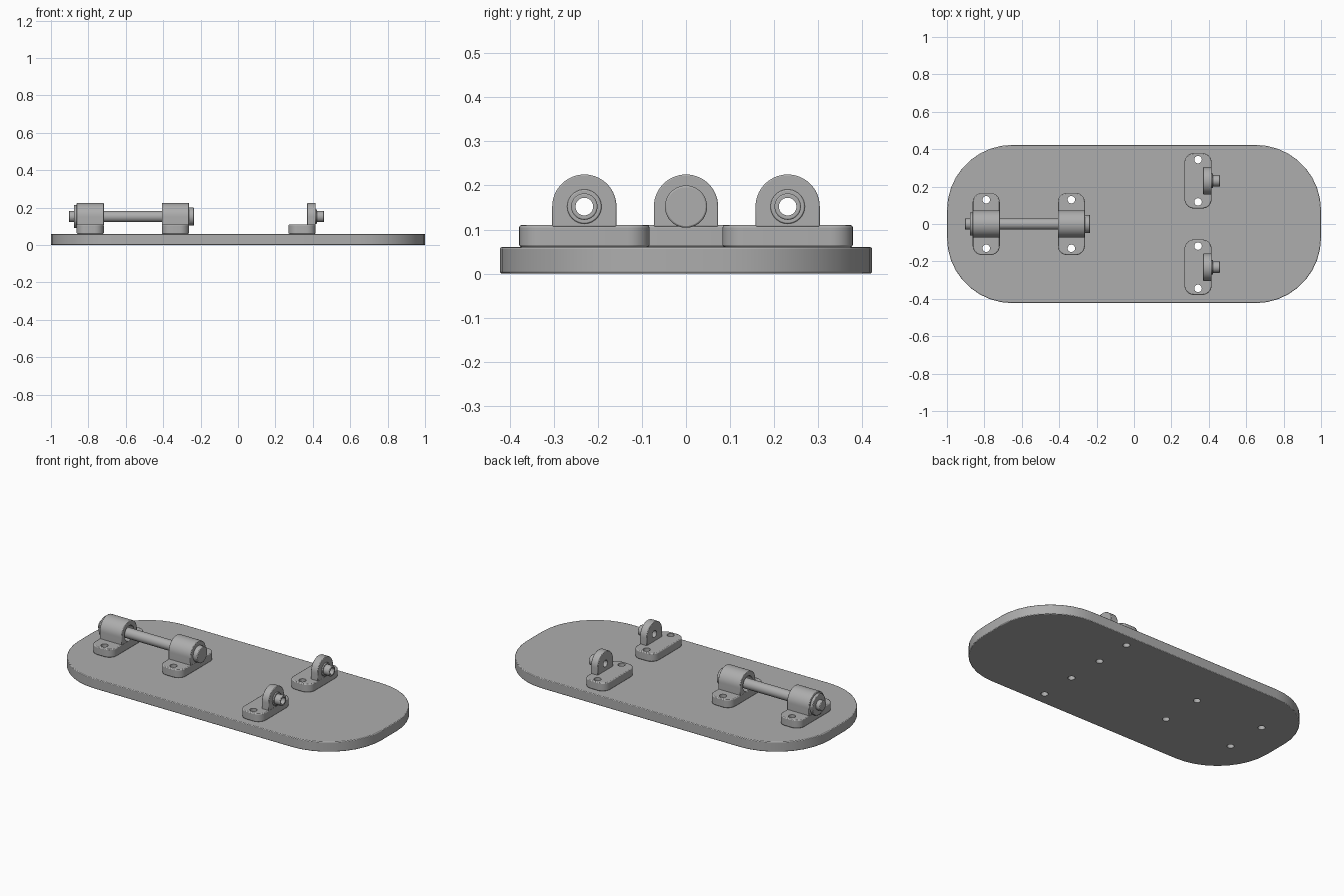
import bpy, bmesh
from math import sin, cos, pi, radians
from mathutils import Matrix

cube = bpy.data.objects.get("Cube")
if cube:
    bpy.data.objects.remove(cube)

GREY = bpy.data.materials.new("plain grey")
GREY.use_nodes = True
SHADE = (0.42, 0.42, 0.42, 1)
GREY.diffuse_color = SHADE
GREY.node_tree.nodes["Principled BSDF"].inputs["Base Color"].default_value = SHADE

PLATE_TOP, FOOT_TOP, AXIS_Z = 0.06, 0.11, 0.152
X_AXIS = Matrix.Rotation(pi / 2, 4, 'Y')


def arc(cx, cy, r, start, end, steps):
    return [(cx + r * cos(start + (end - start) * i / steps),
             cy + r * sin(start + (end - start) * i / steps)) for i in range(steps + 1)]


def rounded_rect(hx, hy, r, steps):
    pts = []
    for k, (sx, sy) in enumerate([(1, 1), (-1, 1), (-1, -1), (1, -1)]):
        pts += arc(sx * (hx - r), sy * (hy - r), r, k * pi / 2, (k + 1) * pi / 2, steps)
    return pts


def new_object(name, bm):
    bmesh.ops.recalc_face_normals(bm, faces=bm.faces)
    mesh = bpy.data.meshes.new(name)
    bm.to_mesh(mesh)
    bm.free()
    obj = bpy.data.objects.new(name, mesh)
    bpy.context.collection.objects.link(obj)
    mesh.materials.append(GREY)
    return obj


def prism(name, points, vector):
    """Extrude a closed 3D outline along a vector."""
    bm = bmesh.new()
    face = bm.faces.new([bm.verts.new(p) for p in points])
    extruded = bmesh.ops.extrude_face_region(bm, geom=[face])["geom"]
    moved = [v for v in extruded if isinstance(v, bmesh.types.BMVert)]
    bmesh.ops.translate(bm, vec=vector, verts=moved)
    return new_object(name, bm)


def rod(bm, x0, x1, y, z, radius, sides=40):
    """Add a closed cylinder along x."""
    bmesh.ops.create_cone(bm, cap_ends=True, segments=sides, radius1=radius, radius2=radius,
                          depth=x1 - x0, matrix=Matrix.Translation(((x0 + x1) / 2, y, z)) @ X_AXIS)


def bevel(obj, width):
    mod = obj.modifiers.new("rounded rim", 'BEVEL')
    mod.width, mod.segments = width, 2
    mod.limit_method, mod.angle_limit = 'ANGLE', radians(50)


def cut(obj, cutter):
    mod = obj.modifiers.new("holes", 'BOOLEAN')
    mod.operation, mod.solver, mod.object = 'DIFFERENCE', 'EXACT', cutter
    cutter.hide_render = True
    cutter.hide_set(True)


def smooth(obj):
    bpy.ops.object.select_all(action='DESELECT')
    obj.select_set(True)
    bpy.context.view_layer.objects.active = obj
    bpy.ops.object.shade_smooth_by_angle(angle=radians(30))


def bracket(name, x, y, half_y, hole_y, lug_x0, lug_x1, bore):
    """Foot with two screw holes, and an arched lug with a bore along x."""
    foot = prism(name + "_foot", [(x + a, y + b, PLATE_TOP) for a, b in
                                  rounded_rect(0.0725, half_y, 0.05, 8)],
                 (0, 0, FOOT_TOP - PLATE_TOP))
    bevel(foot, 0.005)
    cut(foot, screw_cutter)
    outline = [(y + 0.073, FOOT_TOP - 0.004)] + arc(y, AXIS_Z, 0.073, 0, pi, 28) \
        + [(y - 0.073, FOOT_TOP - 0.004)]
    lug = prism(name + "_lug", [(lug_x0, a, b) for a, b in outline], (lug_x1 - lug_x0, 0, 0))
    bevel(lug, 0.003)
    bm = bmesh.new()
    rod(bm, lug_x0 - 0.1, lug_x1 + 0.1, y, AXIS_Z, bore)
    cut(lug, new_object(name + "_bore_cutter", bm))
    smooth(foot)
    smooth(lug)


# Screw hole positions, shared by feet and plate
BARRELS = {"outer_barrel": -0.79, "inner_barrel": -0.335}
SIDES = {"left": 0.231, "right": -0.231}
CLIP_X = 0.3425
screws = [(x, s * 0.13) for x in BARRELS.values() for s in (1, -1)]
screws += [(CLIP_X, y + s * 0.113) for y in SIDES.values() for s in (1, -1)]
bm = bmesh.new()
for sx, sy in screws:
    bmesh.ops.create_cone(bm, cap_ends=True, segments=24, radius1=0.02, radius2=0.02,
                          depth=0.4, matrix=Matrix.Translation((sx, sy, 0.05)))
screw_cutter = new_object("screw_hole_cutter", bm)

# Base plate
plate = prism("base_plate", [(a, b, 0) for a, b in rounded_rect(1, 0.423, 0.35, 9)],
              (0, 0, PLATE_TOP))
bevel(plate, 0.004)
cut(plate, screw_cutter)
smooth(plate)

# Barrel brackets carrying the sliding pin
for name, x in BARRELS.items():
    bracket(name, x, 0, 0.166, 0.13, x - 0.0725, x + 0.0725, 0.045)

# Pin with its round head, end collar and tip
for name, x0, x1, radius in [("pin_shaft", -0.904, -0.25, 0.03),
                             ("pin_head", -0.275, -0.235, 0.048),
                             ("pin_collar", -0.878, -0.855, 0.062)]:
    bm = bmesh.new()
    rod(bm, x0, x1, 0, AXIS_Z, radius)
    part = new_object(name, bm)
    bevel(part, 0.004)
    smooth(part)

# Clip brackets with hollow bosses
for side, y in SIDES.items():
    bracket(side + "_clip", CLIP_X, y, 0.148, 0.113, 0.37, 0.415, 0.02)
    for name, x0, x1, radius in [("washer", 0.41, 0.422, 0.039), ("boss", 0.412, 0.46, 0.03)]:
        bm = bmesh.new()
        rod(bm, x0, x1, y, AXIS_Z, radius)
        part = new_object(side + "_" + name, bm)
        bevel(part, 0.003)
        cut(part, bpy.data.objects[side + "_clip_bore_cutter"])
        smooth(part)
